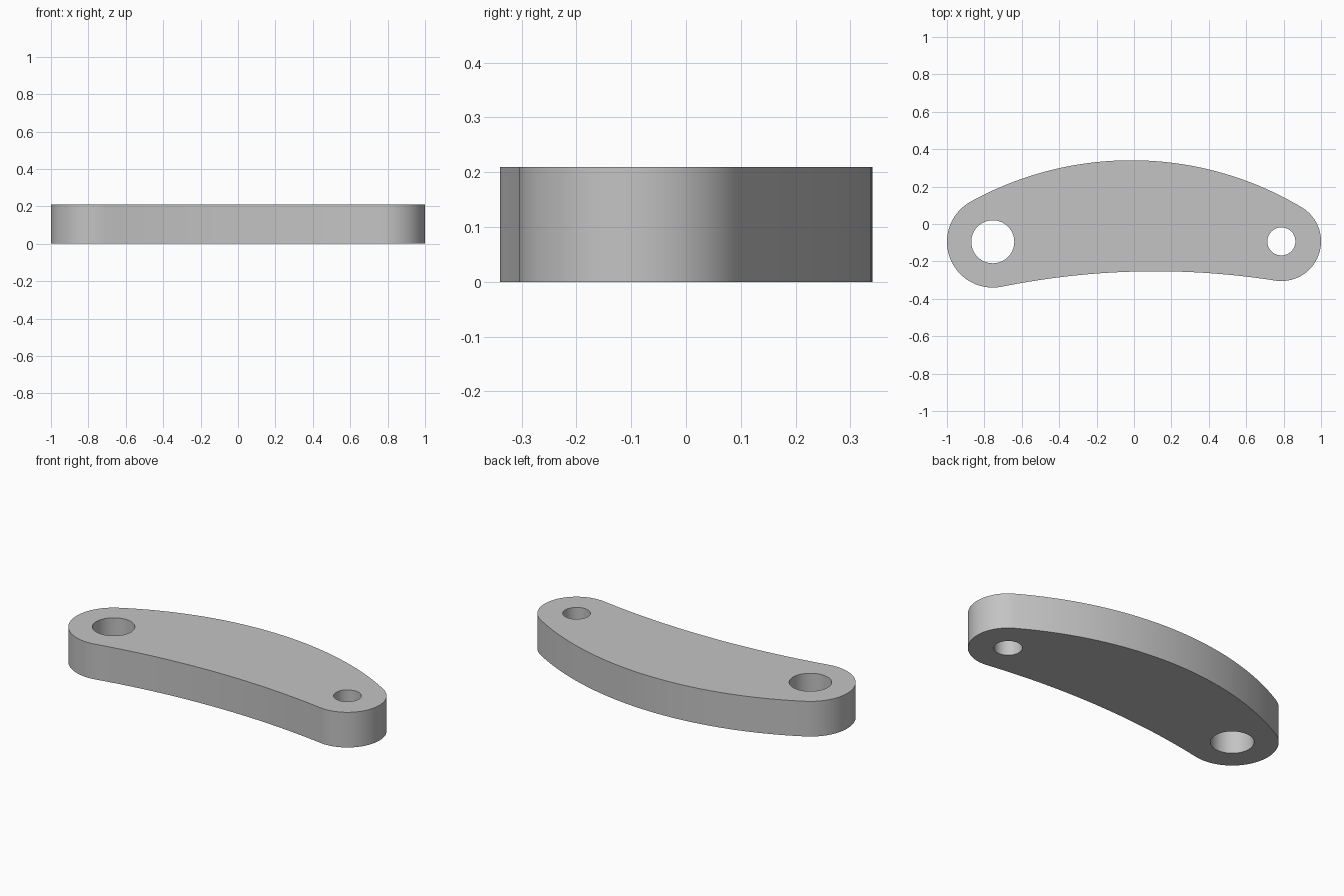
import bpy, bmesh
from math import atan2, cos, sin, pi, sqrt
from mathutils import Vector

if "Cube" in bpy.data.objects:
    bpy.data.objects.remove(bpy.data.objects["Cube"])

HEIGHT = 0.21
LEFT, LEFT_R, LEFT_HOLE = Vector((-0.755, -0.095)), 0.245, 0.115
RIGHT, RIGHT_R, RIGHT_HOLE = Vector((0.788, -0.093)), 0.212, 0.075
BACK_R, FRONT_R = 1.776, 4.15


def arc_centre(d_left, d_right):
    """Point below the ends at the given distances from both end centres."""
    span = RIGHT - LEFT
    length = span.length
    along = (d_left**2 - d_right**2 + length**2) / (2 * length)
    across = sqrt(d_left**2 - along**2)
    unit = span / length
    return LEFT + unit * along + Vector((unit.y, -unit.x)) * across


def heading(a, b):
    return atan2(b.y - a.y, b.x - a.x)


def arc(centre, radius, start, end, steps):
    """Points along an arc, without its last point."""
    angles = [start + (end - start) * i / steps for i in range(steps)]
    return [centre + radius * Vector((cos(a), sin(a))) for a in angles]


# Outline: two rounded ends joined by tangent arcs
back = arc_centre(BACK_R - LEFT_R, BACK_R - RIGHT_R)
front = arc_centre(FRONT_R + LEFT_R, FRONT_R + RIGHT_R)
back_left, back_right = heading(back, LEFT), heading(back, RIGHT)
front_left, front_right = heading(front, LEFT), heading(front, RIGHT)
outline = (arc(LEFT, LEFT_R, back_left, front_left + pi, 48)
           + arc(front, FRONT_R, front_left, front_right, 40)
           + arc(RIGHT, RIGHT_R, front_right - pi, back_right, 48)
           + arc(back, BACK_R, back_right, back_left, 48))
loops = [outline,
         arc(LEFT, LEFT_HOLE, 0, 2 * pi, 64),
         arc(RIGHT, RIGHT_HOLE, 0, 2 * pi, 64)]

# Plate: fill the outline around the holes, then raise it
bm = bmesh.new()
edges = []
for points in loops:
    verts = [bm.verts.new((p.x, p.y, 0)) for p in points]
    edges += [bm.edges.new((v, verts[i - 1])) for i, v in enumerate(verts)]
bmesh.ops.triangle_fill(bm, edges=edges, use_beauty=True, normal=(0, 0, 1))
raised = bmesh.ops.extrude_face_region(bm, geom=bm.faces[:], use_keep_orig=True)
top = [g for g in raised["geom"] if isinstance(g, bmesh.types.BMVert)]
bmesh.ops.translate(bm, verts=top, vec=(0, 0, HEIGHT))
bmesh.ops.recalc_face_normals(bm, faces=bm.faces[:])
mesh = bpy.data.meshes.new("curved_link")
bm.to_mesh(mesh)
bm.free()

link = bpy.data.objects.new("curved_link", mesh)
bpy.context.collection.objects.link(link)

# Plain grey
grey = bpy.data.materials.new("light_grey")
grey.use_nodes = True
colour = (0.55, 0.55, 0.55, 1)
grey.diffuse_color = colour
grey.node_tree.nodes["Principled BSDF"].inputs["Base Color"].default_value = colour
mesh.materials.append(grey)

bpy.ops.object.select_all(action="DESELECT")
link.select_set(True)
bpy.context.view_layer.objects.active = link
bpy.ops.object.shade_smooth_by_angle(angle=0.6)
